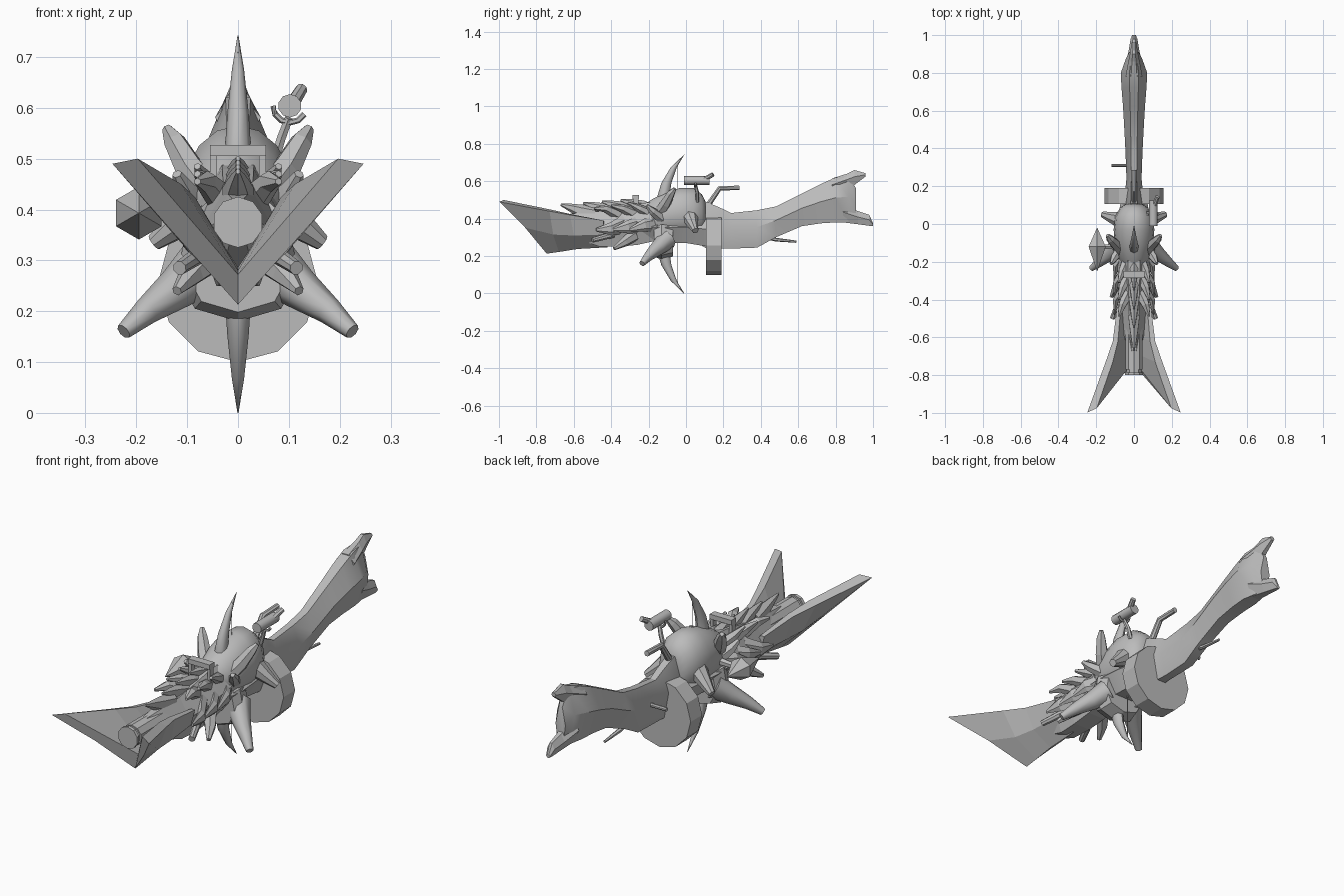
import bpy, bmesh, math
from mathutils import Vector

metal = bpy.data.materials.new("plain_grey")
metal.diffuse_color = (0.5, 0.5, 0.5, 1)


def finish(name, bm, smooth=0, mirror=False):
    bmesh.ops.recalc_face_normals(bm, faces=bm.faces)
    me = bpy.data.meshes.new(name)
    bm.to_mesh(me)
    bm.free()
    me.materials.append(metal)
    ob = bpy.data.objects.new(name, me)
    bpy.context.collection.objects.link(ob)
    if mirror:
        ob.modifiers.new("mirror", "MIRROR").use_clip = True
    if smooth:
        bpy.ops.object.select_all(action='DESELECT')
        ob.select_set(True)
        bpy.context.view_layer.objects.active = ob
        bpy.ops.object.shade_smooth_by_angle(angle=math.radians(smooth))
    return ob


def loft(name, rings, smooth=0, mirror=False):
    """Skin a row of closed cross-sections and cap both ends."""
    bm = bmesh.new()
    vs = [[bm.verts.new(p) for p in r] for r in rings]
    n = len(vs[0])
    for a, b in zip(vs, vs[1:]):
        for i in range(n):
            j = (i + 1) % n
            bm.faces.new((a[i], a[j], b[j], b[i]))
    bm.faces.new(vs[0])
    bm.faces.new(vs[-1])
    return finish(name, bm, smooth, mirror)


def circle(n, phase=0.0):
    return [(math.cos(2 * math.pi * (i + phase) / n), math.sin(2 * math.pi * (i + phase) / n)) for i in range(n)]


def rod(name, pts, radii, sides=8, smooth=40, mirror=False, flat=1.0):
    """Round or flattened rod along a path, one radius per point."""
    pts = [Vector(p) for p in pts]
    rings = []
    for k, p in enumerate(pts):
        d = (pts[min(k + 1, len(pts) - 1)] - pts[max(k - 1, 0)]).normalized()
        ref = Vector((0, 0, 1)) if abs(d.z) < 0.9 else Vector((0, 1, 0))
        u = d.cross(ref).normalized()
        w = u.cross(d)
        rings.append([p + (u * c * flat + w * s) * radii[k] for c, s in circle(sides, 0.5)])
    return loft(name, rings, smooth, mirror)


def hull_section(y, zb, zt, w):
    """Six-sided section: narrow ridge, wide shoulder, medium belly."""
    zm = zb + (zt - zb) * 0.55
    return [(.35 * w, y, zt), (w, y, zm), (.5 * w, y, zb), (-.5 * w, y, zb), (-w, y, zm), (-.35 * w, y, zt)]


def box(name, lo, hi):
    loft(name, [[(lo[0], y, lo[2]), (hi[0], y, lo[2]), (hi[0], y, hi[2]), (lo[0], y, hi[2])] for y in (lo[1], hi[1])])


# Shoulder stock with two prongs at the butt
loft("stock", [hull_section(*s) for s in (
    (.06, .27, .46, .05), (.11, .24, .49, .05), (.19, .24, .455, .045), (.24, .24, .43, .04),
    (.38, .245, .445, .045), (.48, .30, .465, .05), (.62, .36, .535, .058), (.72, .375, .585, .066),
    (.80, .38, .62, .07), (.87, .38, .63, .045), (.91, .38, .56, .025))], 30)
loft("upper_prong", [hull_section(*s) for s in (
    (.78, .54, .615, .045), (.86, .57, .64, .03), (.90, .58, .66, .022), (.96, .625, .643, .012))])
loft("lower_prong", [hull_section(*s) for s in (
    (.84, .38, .48, .045), (.92, .37, .44, .028), (.98, .362, .42, .018), (1.0, .36, .375, .01))])

# Drum magazine
loft("drum", [[(.157 * c, y, .257 + .157 * s) for c, s in circle(12)] for y in (.107, .19)])

# Rounded core of the body
loft("core", [[(rx * c, y, zc + rz * s) for c, s in circle(16)] for y, zc, rx, rz in (
    (-.23, .40, .05, .07), (-.18, .405, .085, .10), (-.11, .42, .10, .12), (-.03, .432, .108, .133),
    (.04, .435, .10, .13), (.085, .425, .075, .105), (.105, .42, .045, .07))], 50)
loft("belly", [hull_section(*s) for s in (
    (-.25, .31, .40, .09), (-.12, .27, .42, .10), (0, .27, .42, .09), (.12, .25, .42, .07))], 30)
half = [(0, .18), (.085, .205), (.12, .27), (.10, .37)]
hub = half + [(-x, z) for x, z in half[:0:-1]]
loft("hub", [[(x * k, y, .3 + (z - .3) * k) for x, z in hub] for y, k in ((-.17, .85), (-.13, 1), (-.07, .85))])

# Crescent limbs above and below, with the string between the tips
for name, flip in (("upper_limb", False), ("lower_limb", True)):
    rings = []
    for y, z, ry, rx in ((-.12, .42, .03, .035), (-.125, .50, .034, .027), (-.105, .59, .027, .021),
                         (-.065, .675, .016, .012), (-.01, .742, .001, .001)):
        z = .742 - z if flip else z
        rings.append([(rx * c, y + ry * s, z) for c, s in circle(8)])
    loft(name, rings, 50)
rod("string", [(0, -.045, .04), (0, -.045, .71)], [.0015] * 2, 4, 0)

# Horns around the body
rod("side_horn", [(.07, -.10, .29), (.12, -.15, .245), (.18, -.20, .20), (.225, -.235, .16)],
    [.055, .042, .027, .016], 8, 50, True)
rod("rear_horn", [(.07, .02, .41), (.12, .035, .37), (.165, .05, .335)], [.045, .03, .017], 8, 40, True)
rod("crown_prong", [(.05, -.15, .42), (.095, -.11, .48), (.125, -.08, .535), (.14, -.06, .56)],
    [.035, .03, .022, .01], 6, 0, True)
rod("cheek_prong", [(.07, -.13, .40), (.105, -.18, .44), (.12, -.21, .47)], [.03, .022, .01], 6, 0, True)

# Ridged neck, overlapping segments
loft("neck", [hull_section(*s) for s in (
    (-.17, .28, .49, .09), (-.26, .26, .48, .088), (-.36, .25, .46, .085), (-.46, .25, .44, .075),
    (-.58, .29, .43, .055), (-.68, .34, .42, .03))])
for i, y in enumerate((-.24, -.34, -.44, -.56)):
    rise = .025 * (3 - i) / 3
    rod(f"dorsal_spike_{i}", [(0, y + .07, .42), (0, y, .44 + rise), (0, y - .06, .46 + rise), (0, y - .11, .475 + rise)],
        [.05, .036, .021, .006], 6, 0, False, .7)
for i, y in enumerate((-.22, -.31, -.40)):
    rod(f"rib_fin_{i}", [(.05, y + .07, .37), (.095, y, .365 - .01 * i), (.105, y - .08, .34)],
        [.05, .035, .009], 6, 0, True, .5)
    rod(f"neck_spike_{i}", [(.03, y + .04, .42), (.062, y - .03, .455), (.08, y - .09, .485 - .015 * i)],
        [.032, .022, .007], 6, 0, True)
rod("lower_claw", [(.05, -.28, .31), (.09, -.33, .275), (.12, -.385, .24)], [.035, .026, .01], 6, 0, True)
rod("lower_peg", [(.07, -.39, .315), (.115, -.50, .285)], [.018, .014], 8, 40, True)
box("cross_bar", (-.055, -.285, .505), (.055, -.25, .527))
for s in (-1, 1):
    box("bar_leg", (s * .048 - .007, -.28, .41), (s * .048 + .007, -.255, .51))

# Barrel with a stepped muzzle
loft("barrel", [[(r * c, y, .375 + r * s) for c, s in circle(10, .5)] for y, r in (
    (-.30, .048), (-.77, .048), (-.77, .042), (-.785, .042), (-.785, .05), (-.80, .05))], 30)

# Flared pair of blades meeting at a keel
top = [(.247, -.998, .49), (.15, -.73, .44), (.112, -.62, .42), (.09, -.44, .39)]
mid = [(.125, -.86, .352), (.095, -.71, .315), (.082, -.60, .31), (.07, -.44, .315)]
keel = [(0, -.745, .213), (0, -.68, .222), (0, -.58, .238), (0, -.42, .247)]
top_in = [(.197, -.975, .50), (.112, -.73, .45), (.085, -.62, .425), (.07, -.44, .39)]
keel_in = [(0, -.725, .272), (0, -.68, .28), (0, -.58, .285), (0, -.42, .29)]
bm = bmesh.new()
rails = [[bm.verts.new(p) for p in r] for r in (top, mid, keel, keel_in, top_in)]
for k in range(5):
    a, b = rails[k], rails[(k + 1) % 5]
    if k != 2:  # the centre line stays open for the mirrored half
        for i in range(3):
            bm.faces.new((a[i], a[i + 1], b[i + 1], b[i]))
for i in (0, 3):
    bm.faces.new([r[i] for r in rails])
finish("blades", bm, 0, True)

# Hanging crystal on the left with its stem
rod("crystal", [(-.195, -.25, .393), (-.195, -.12, .393), (-.195, -.02, .393)], [.001, .052, .001], 6, 0)
rod("crystal_stem", [(-.08, -.12, .40), (-.18, -.12, .395)], [.018, .012], 6)

# Scope on the right, with cradle, arm and side knob
rod("scope", [(.102, -.01, .604), (.102, .125, .604)], [.023, .023], 10)
rod("scope_arm", [(.07, .06, .49), (.085, .06, .54), (.10, .05, .58)], [.01, .01, .009], 6)
rod("scope_cradle", [(.102 + .033 * math.cos(a), .05, .604 + .033 * math.sin(a))
                     for a in [math.radians(180 + 30 * i) for i in range(6)]], [.006] * 6, 6)
rod("scope_knob", [(.105, .09, .605), (.125, .145, .637)], [.014, .012], 8)

# Bent handle behind the core
rod("rear_handle", [(0, .11, .46), (0, .18, .562), (0, .285, .565)], [.016, .014, .013], 8)

# Left lever and trigger bar
rod("side_lever", [(-.02, .31, .35), (-.12, .31, .35)], [.009, .009], 8)
rod("trigger_bar", [(0, .44, .30), (0, .48, .288), (0, .59, .277)], [.012, .01, .006], 6)
